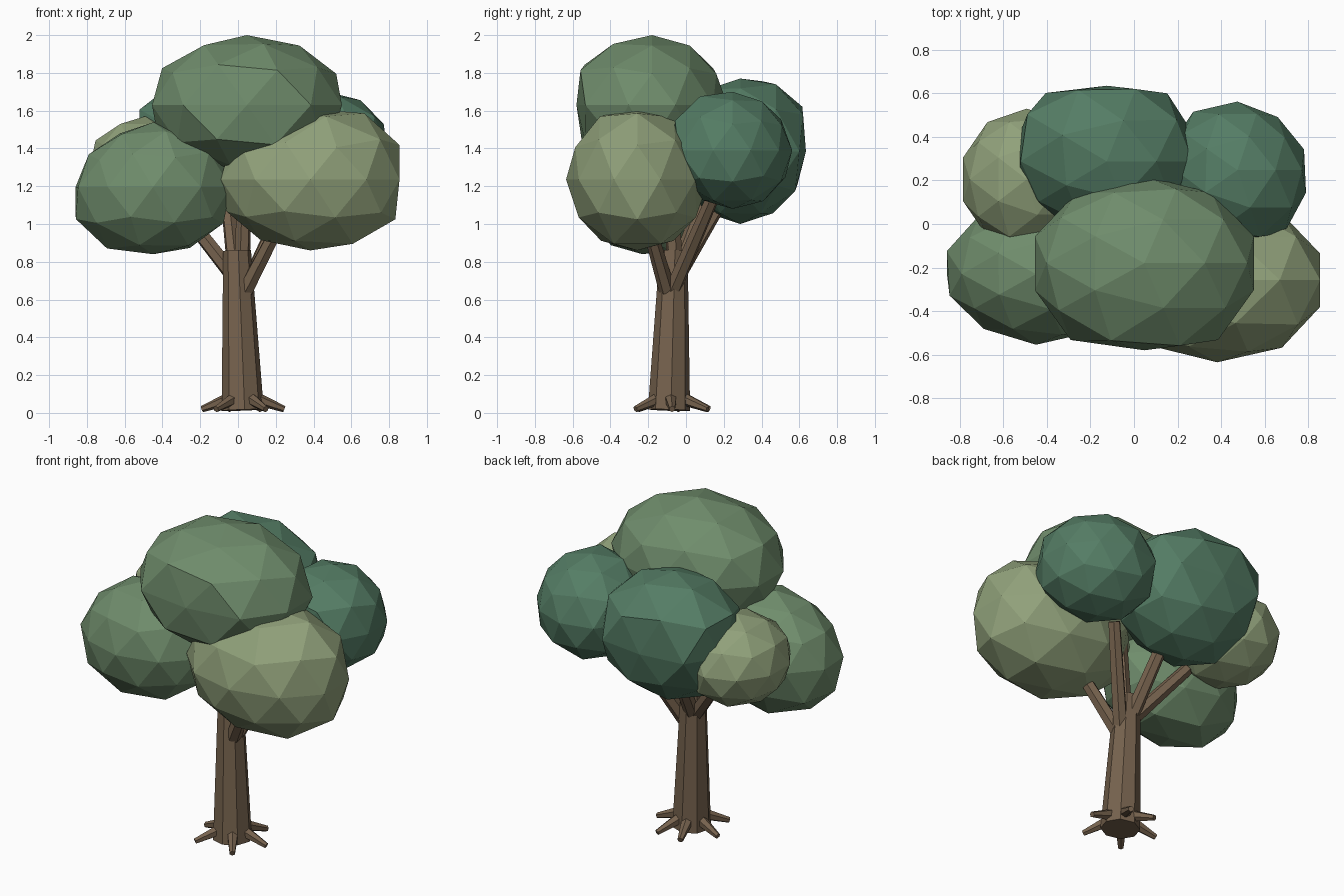
import bpy, bmesh, math
from mathutils import Vector

if "Cube" in bpy.data.objects:
    bpy.data.objects.remove(bpy.data.objects["Cube"])


def material(name, rgb):
    m = bpy.data.materials.new(name)
    m.diffuse_color = (*rgb, 1)
    m.use_nodes = True
    m.node_tree.nodes["Principled BSDF"].inputs["Base Color"].default_value = m.diffuse_color
    return m


BARK = material("bark", (0.18, 0.122, 0.075))
MID = material("mid_green", (0.16, 0.265, 0.15))
OLIVE = material("olive_green", (0.28, 0.355, 0.195))
TEAL = material("deep_green", (0.09, 0.205, 0.13))


def finish(bm, name, mat):
    mesh = bpy.data.meshes.new(name)
    bm.to_mesh(mesh)
    bm.free()
    mesh.materials.append(mat)
    ob = bpy.data.objects.new(name, mesh)
    bpy.context.collection.objects.link(ob)
    return ob


def limb(name, a, b, r1, r2, sides):
    """Tapered prism from a to b."""
    a, b = Vector(a), Vector(b)
    bm = bmesh.new()
    bmesh.ops.create_cone(bm, cap_ends=True, segments=sides, radius1=r1,
                          radius2=r2, depth=(b - a).length)
    ob = finish(bm, name, BARK)
    ob.location = (a + b) / 2
    ob.rotation_euler = (b - a).to_track_quat('Z', 'Y').to_euler()


def clump(name, x, y, z, mat, *nudges):
    """Low-poly leaf clump filling the given ranges; each nudge (direction,
    amount) swells or shrinks one side, clamped to the ranges."""
    bm = bmesh.new()
    bmesh.ops.create_icosphere(bm, subdivisions=2, radius=1)
    for v in bm.verts:
        n = v.co.normalized()
        s = 1 + sum(k * max(0, n.dot(Vector(d).normalized())) ** 3 for d, k in nudges)
        # x spans only 0.951 on the decagonal equator
        unit = (n.x / 0.951 * s, n.y * s, n.z * s)
        v.co = [(lo + hi) / 2 + (hi - lo) / 2 * max(-1, min(1, c))
                for (lo, hi), c in zip((x, y, z), unit)]
    finish(bm, name, mat)


# Leaf clumps
clump("top_clump", (-0.455, 0.55), (-0.58, 0.22), (1.26, 2.0), MID,
      ((0, -1, 0.05), 0.17))
clump("front_left_clump", (-0.86, -0.04), (-0.56, 0.10), (0.84, 1.55), MID,
      ((-0.7, -0.6, 0.4), -0.08), ((-0.5, 0.2, 0.8), -0.05),
      ((-0.8, 0.3, -0.6), 0.08), ((0.2, 0.4, -0.8), 0.07))
clump("front_right_clump", (-0.09, 0.855), (-0.635, 0.12), (0.86, 1.61), OLIVE,
      ((0.6, 0, -0.8), 0.08), ((0.7, -0.1, 0.7), 0.11))
clump("back_right_clump", (0.16, 0.79), (-0.07, 0.565), (1.08, 1.70), TEAL,
      ((0.7, -0.7, 0), 0.09), ((0.7, 0.7, 0.3), -0.06), ((-0.7, 0.5, -0.3), 0.06),
      ((0, -0.8, 0.6), 0.1))
clump("back_clump", (-0.53, 0.28), (-0.06, 0.635), (1.0, 1.77), TEAL,
      ((-0.6, 0.6, 0.5), 0.19), ((0.6, 0.7, 0.2), 0.12))
clump("back_left_clump", (-0.785, -0.2), (-0.12, 0.53), (1.03, 1.57), OLIVE)

# Trunk
limb("trunk", (0.025, -0.09, 0.015), (-0.005, -0.065, 0.86), 0.112, 0.074, 8)

# Branches reaching into the clumps
branches = [((0.04, -0.10, 0.65), (0.22, -0.20, 1.0)),
            ((0.04, -0.07, 0.65), (0.27, 0.15, 1.16)),
            ((-0.01, -0.06, 0.70), (-0.06, 0.21, 1.16)),
            ((-0.02, -0.06, 0.72), (-0.32, 0.08, 1.10)),
            ((0.02, -0.06, 0.75), (0.04, -0.08, 1.35))]
for i, (a, b) in enumerate(branches):
    limb(f"branch_{i + 1}", a, b, 0.044, 0.036, 6)

# Roots
for i, deg in enumerate((3, 65, 109, 168, 230, 304)):
    d = Vector((math.cos(math.radians(deg)), math.sin(math.radians(deg)), 0))
    c = Vector((0.025, -0.085, 0))
    limb(f"root_{i + 1}", c + d * 0.06 + Vector((0, 0, 0.08)),
         c + d * 0.22 + Vector((0, 0, 0.02)), 0.036, 0.017, 6)
